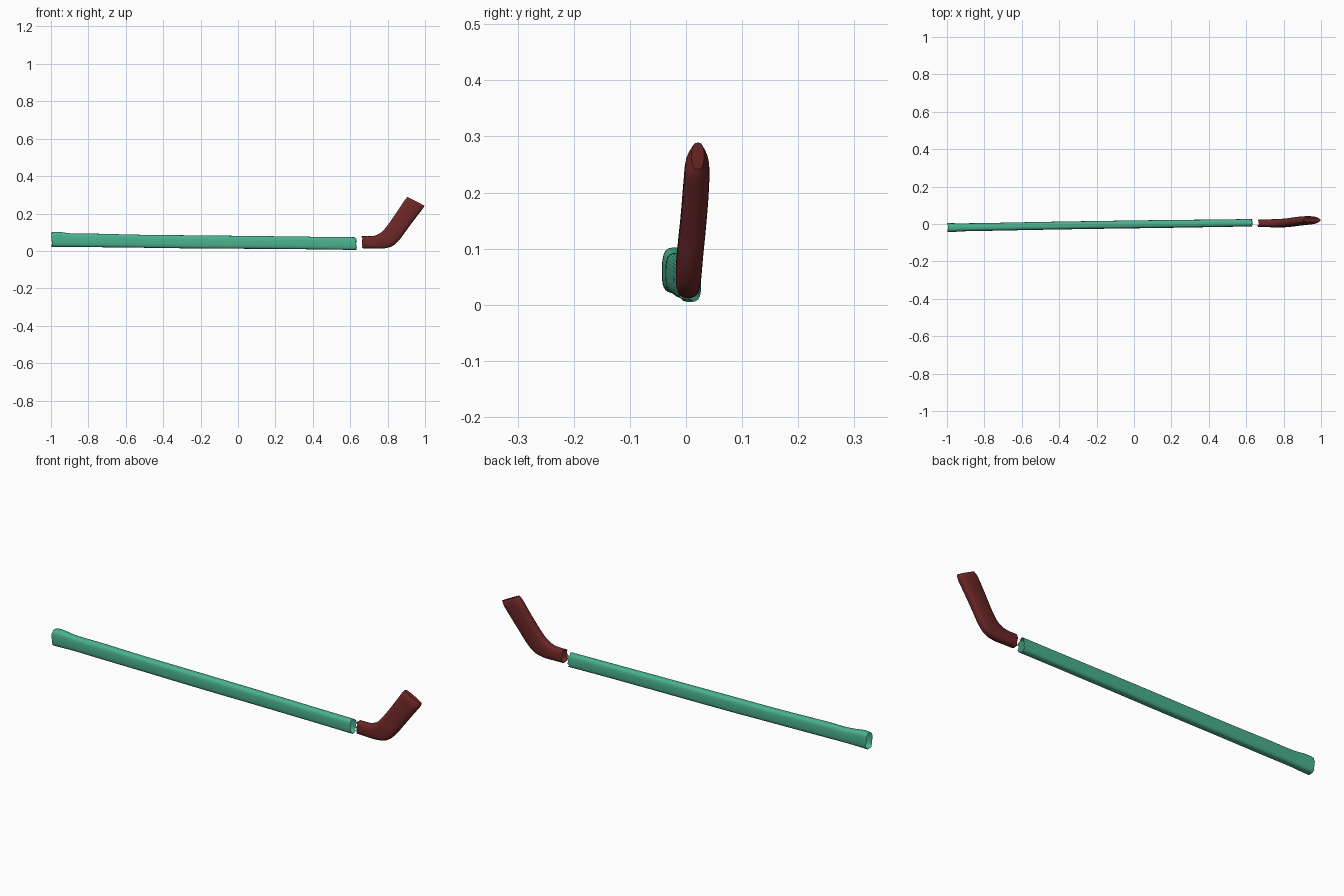
import bpy, bmesh, math, random
from mathutils import Vector

if "Cube" in bpy.data.objects:
    bpy.data.objects.remove(bpy.data.objects["Cube"])

random.seed(4)
SEG = 28


def material(name, color):
    m = bpy.data.materials.new(name)
    m.diffuse_color = (*color, 1)
    m.use_nodes = True
    m.node_tree.nodes["Principled BSDF"].inputs["Base Color"].default_value = m.diffuse_color
    return m


def spline(rows, steps):
    """Catmull-Rom interpolation through rows of numbers."""
    out = []
    for i in range(len(rows) - 1):
        a, b = rows[max(i - 1, 0)], rows[i]
        c, d = rows[i + 1], rows[min(i + 2, len(rows) - 1)]
        for s in range(steps):
            t = s / steps
            out.append([0.5 * (2 * q + (r - p) * t + (2 * p - 5 * q + 4 * r - u) * t * t
                               + (3 * q - p - 3 * r + u) * t ** 3)
                        for p, q, r, u in zip(a, b, c, d)])
    return out + [list(rows[-1])]


def loft(name, sections, mat, steps, power, jag_start=0, jag_end=0, cap_end=False):
    """Sections: bottom x, bottom z, top x, top z, centre y, half thickness."""
    bm = bmesh.new()
    rings = []
    rows = spline(sections, steps)
    for k, (bx, bz, tx, tz, y, h) in enumerate(rows):
        mid = Vector(((bx + tx) / 2, y, (bz + tz) / 2))
        up = Vector(((tx - bx) / 2, 0, (tz - bz) / 2))
        ring = []
        for i in range(SEG):
            a = 2 * math.pi * i / SEG
            c, s = math.cos(a), math.sin(a)
            u = math.copysign(abs(c) ** power, c)
            w = math.copysign(abs(s) ** power, s)
            p = mid + up * w + Vector((0, h * u, 0))
            # ragged broken edges
            if k == 0:
                p.x += random.uniform(0, jag_start)
            if k == len(rows) - 1:
                p.x -= random.uniform(0, jag_end)
            ring.append(bm.verts.new(p))
        rings.append(ring)
    for r0, r1 in zip(rings, rings[1:]):
        for i in range(SEG):
            j = (i + 1) % SEG
            bm.faces.new((r0[i], r0[j], r1[j], r1[i]))
    if cap_end:
        bm.faces.new(rings[-1])
    bmesh.ops.recalc_face_normals(bm, faces=bm.faces)
    me = bpy.data.meshes.new(name)
    bm.to_mesh(me)
    bm.free()
    ob = bpy.data.objects.new(name, me)
    bpy.context.collection.objects.link(ob)
    me.materials.append(mat)
    bpy.ops.object.select_all(action='DESELECT')
    ob.select_set(True)
    bpy.context.view_layer.objects.active = ob
    bpy.ops.object.shade_smooth_by_angle(angle=math.radians(40))
    return ob


green = material("shaft_green", (0.07, 0.45, 0.28))
red = material("blade_red", (0.15, 0.02, 0.02))

# Long hollow shaft, flared at the butt end and open at both ends
shaft = [(x, zb, x, zt, y, h) for x, zb, zt, y, h in (
    (-1.0, 0.021, 0.099, -0.019, 0.024),
    (-0.96, 0.021, 0.102, -0.019, 0.023),
    (-0.88, 0.022, 0.093, -0.017, 0.021),
    (-0.75, 0.020, 0.092, -0.015, 0.021),
    (-0.50, 0.017, 0.086, -0.010, 0.021),
    (-0.20, 0.013, 0.083, -0.005, 0.021),
    (0.15, 0.011, 0.079, 0.000, 0.021),
    (0.45, 0.008, 0.075, 0.004, 0.020),
    (0.638, 0.005, 0.073, 0.007, 0.020))]
loft("shaft", shaft, green, 5, 0.62, jag_start=0.012, jag_end=0.014)

# Angled blade: straight neck, bend, then tapered toe
blade = [
    (0.660, 0.014, 0.660, 0.079, 0.004, 0.020),
    (0.715, 0.013, 0.712, 0.079, 0.004, 0.021),
    (0.775, 0.013, 0.742, 0.086, 0.004, 0.022),
    (0.825, 0.026, 0.770, 0.103, 0.005, 0.023),
    (0.865, 0.062, 0.798, 0.135, 0.008, 0.023),
    (0.905, 0.116, 0.830, 0.180, 0.013, 0.023),
    (0.955, 0.183, 0.868, 0.236, 0.018, 0.023),
    (0.985, 0.222, 0.892, 0.272, 0.020, 0.021),
    (0.997, 0.242, 0.906, 0.289, 0.021, 0.011)]
loft("blade", blade, red, 5, 0.72, jag_start=0.012, cap_end=True)
